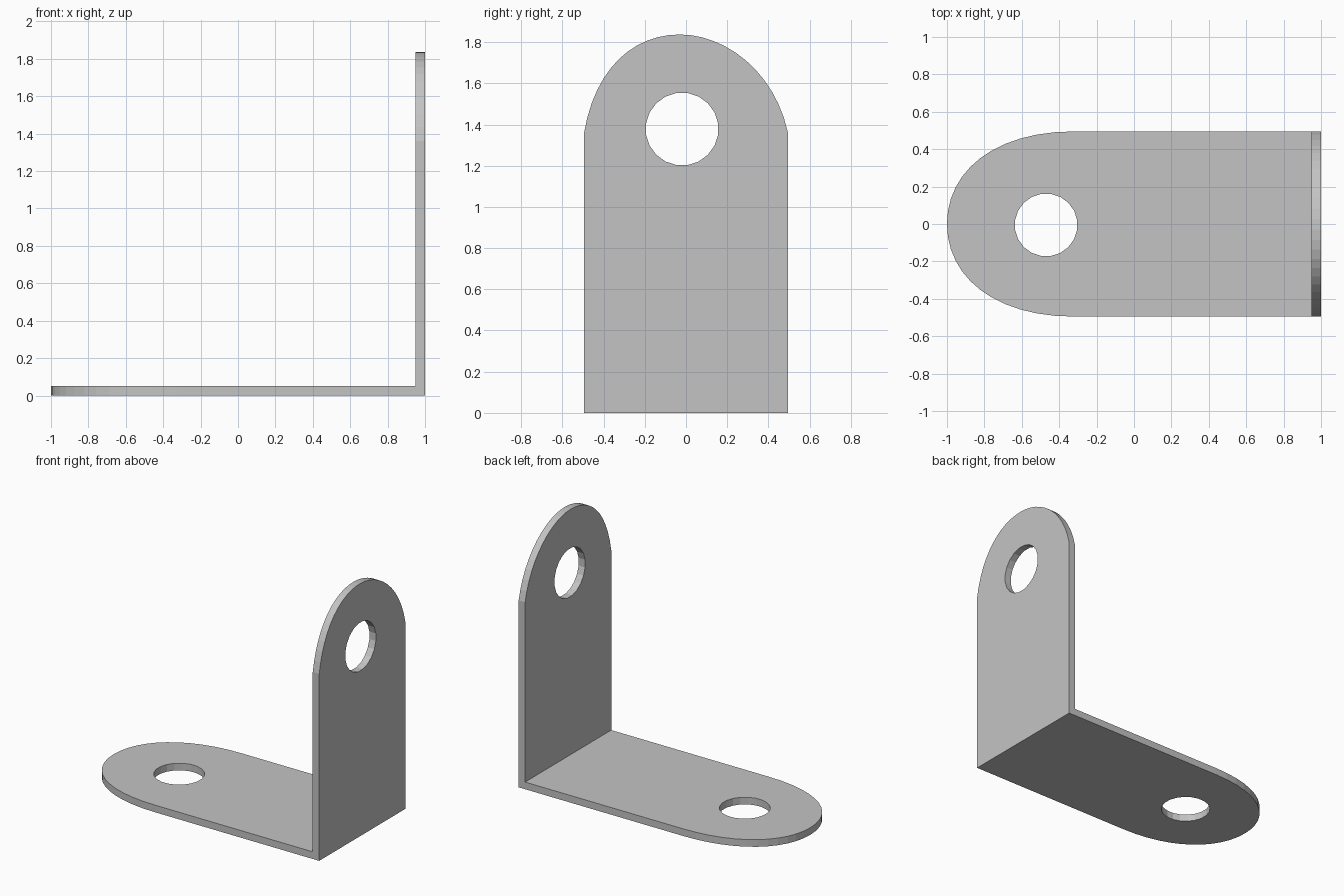
import bpy
import bmesh
import math
from mathutils import Vector
from mathutils.geometry import interpolate_bezier

cube = bpy.data.objects.get("Cube")
if cube:
    bpy.data.objects.remove(cube, do_unlink=True)

THICK = 0.052
HALF = 0.495

steel = bpy.data.materials.new("plain grey")
steel.use_nodes = True
grey = (0.55, 0.55, 0.55, 1)
steel.diffuse_color = grey
steel.node_tree.nodes["Principled BSDF"].inputs["Base Color"].default_value = grey


def arch(start, tip, end, handles, steps=13):
    """Two bezier arcs meeting at the rounded tip of a plate."""
    a, b, c, d = handles
    first = interpolate_bezier(Vector(start), Vector(a), Vector(b), Vector(tip), steps)
    second = interpolate_bezier(Vector(tip), Vector(c), Vector(d), Vector(end), steps)
    return [tuple(p) for p in first + second[1:]]


def circle(centre, radius, sides=20):
    angles = [2 * math.pi * (i + 0.5) / sides for i in range(sides)]
    return [(centre[0] + radius * math.cos(a), centre[1] + radius * math.sin(a))
            for a in angles]


def plate(name, outline, hole, place, depth):
    """Fill the outline around the hole, then extrude it to thickness."""
    bm = bmesh.new()
    edges = []
    for loop in (outline, hole):
        verts = [bm.verts.new(place(u, v)) for u, v in loop]
        edges += [bm.edges.new((verts[i - 1], verts[i])) for i in range(len(verts))]
    bmesh.ops.triangle_fill(bm, edges=edges, use_beauty=True)
    grown = bmesh.ops.extrude_face_region(bm, geom=bm.faces[:])
    bmesh.ops.translate(bm, vec=depth,
                        verts=[g for g in grown["geom"] if isinstance(g, bmesh.types.BMVert)])
    bmesh.ops.recalc_face_normals(bm, faces=bm.faces[:])
    mesh = bpy.data.meshes.new(name)
    bm.to_mesh(mesh)
    bm.free()
    mesh.materials.append(steel)
    obj = bpy.data.objects.new(name, mesh)
    bpy.context.collection.objects.link(obj)
    return obj


# Flat base plate, rounded at its free end
base_outline = [(1, -HALF), (1, HALF)] + arch(
    (-0.32, HALF), (-1, 0), (-0.32, -HALF),
    [(-0.75, HALF), (-1, 0.28), (-1, -0.28), (-0.75, -HALF)])
plate("base_plate", base_outline, circle((-0.47, -0.005), 0.168),
      lambda u, v: (u, v, 0), (0, 0, THICK))

# Upright plate, with a slightly lopsided rounded top
upright_outline = [(HALF, THICK), (-HALF, THICK)] + arch(
    (-HALF, 1.36), (-0.03, 1.837), (HALF, 1.36),
    [(-0.44, 1.68), (-0.25, 1.837), (0.19, 1.837), (0.43, 1.66)])
plate("upright_plate", upright_outline, circle((-0.019, 1.378), 0.177),
      lambda u, v: (1, u, v), (-THICK, 0, 0))
